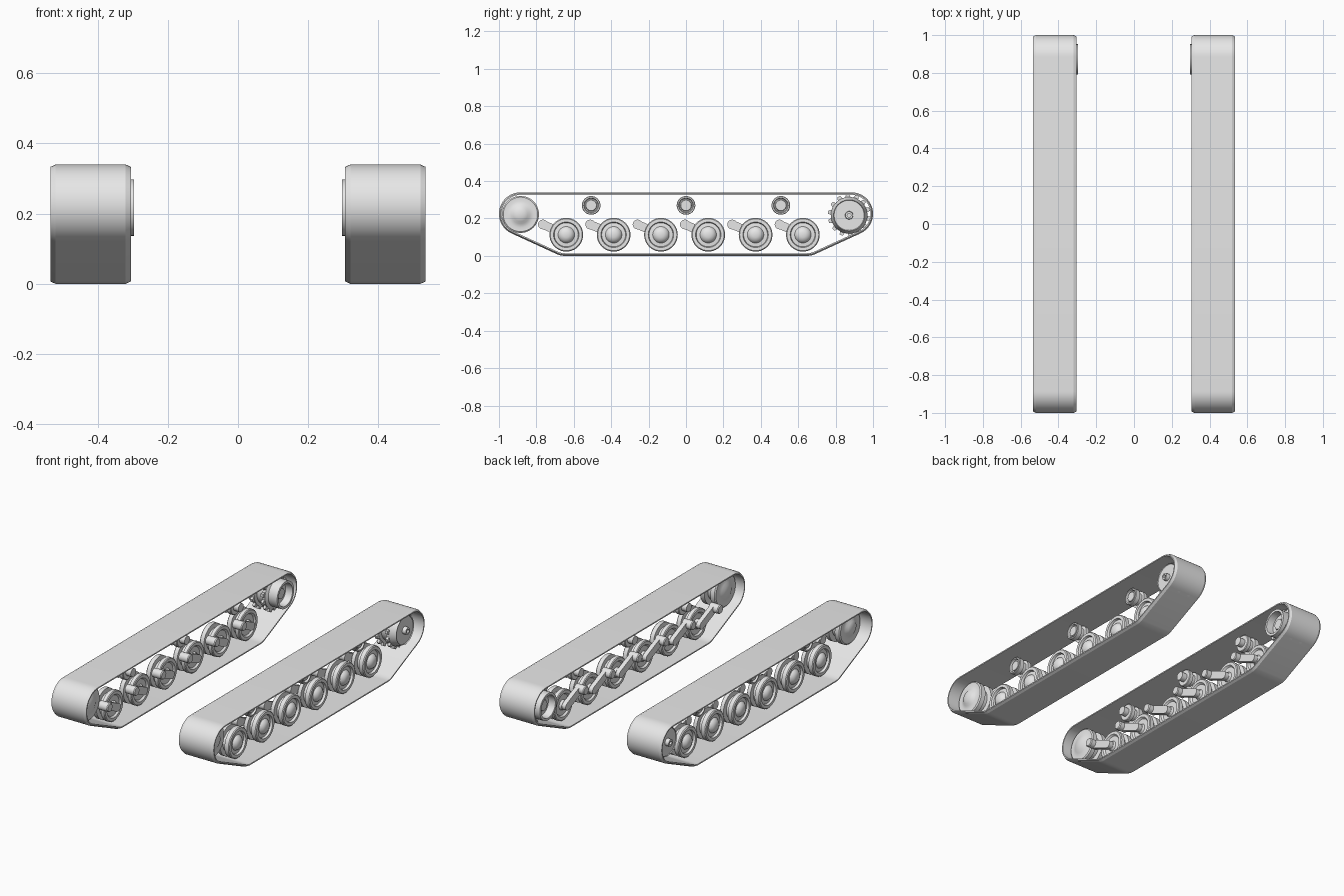
import bpy
import bmesh
from math import sin, cos, pi, radians, atan2

cube = bpy.data.objects.get("Cube")
if cube:
    bpy.data.objects.remove(cube, do_unlink=True)

steel = bpy.data.materials.new("light_grey_steel")
steel.use_nodes = True
steel.diffuse_color = (0.8, 0.8, 0.8, 1)
steel.node_tree.nodes["Principled BSDF"].inputs["Base Color"].default_value = (0.8, 0.8, 0.8, 1)


def finish(name, bm, angle=32):
    """Turn a bmesh into a smooth-by-angle object mirrored to the other side."""
    bmesh.ops.recalc_face_normals(bm, faces=bm.faces)
    mesh = bpy.data.meshes.new(name)
    bm.to_mesh(mesh)
    bm.free()
    for p in mesh.polygons:
        p.use_smooth = True
    mesh.set_sharp_from_angle(angle=radians(angle))
    mesh.materials.append(steel)
    obj = bpy.data.objects.new(name, mesh)
    bpy.context.collection.objects.link(obj)
    obj.modifiers.new("other_side", "MIRROR").use_mirror_merge = False
    return obj


def lathe(name, y, z, profile, n=40):
    """Revolve (x, radius) points around an axle parallel to x."""
    bm = bmesh.new()
    rings = []
    for x, r in profile:
        if r == 0:
            rings.append([bm.verts.new((x, y, z))] * n)
        else:
            rings.append([bm.verts.new((x, y + r * cos(2 * pi * i / n), z + r * sin(2 * pi * i / n)))
                          for i in range(n)])
    for a, b in zip(rings, rings[1:]):
        for i in range(n):
            j = (i + 1) % n
            bm.faces.new(list(dict.fromkeys((a[i], a[j], b[j], b[i]))))
    return finish(name, bm)


def prism(name, outline, x0, x1):
    """Extrude a (y, z) outline along x."""
    bm = bmesh.new()
    a = [bm.verts.new((x0, y, z)) for y, z in outline]
    b = [bm.verts.new((x1, y, z)) for y, z in outline]
    bm.faces.new(a)
    bm.faces.new(b)
    for i in range(len(a)):
        j = (i + 1) % len(a)
        bm.faces.new((a[i], a[j], b[j], b[i]))
    return finish(name, bm)


def arc(cy, cz, a0, a1, steps):
    """Points on an arc as (centre y, centre z, angle)."""
    return [(cy, cz, a0 + (a1 - a0) * i / steps) for i in range(steps + 1)]


# Track band: arcs around the end wheels and the outermost road wheels
END_Y, END_Z, BAND_R, LOW_Y = 0.885, 0.225, 0.115, 0.645
slope = 1.5 * pi - atan2(END_Z - BAND_R, END_Y - LOW_Y)
half = arc(-END_Y, END_Z, pi / 2, slope, 20) + arc(-LOW_Y, BAND_R, slope, 1.5 * pi, 5)
loop = half + [(-cy, cz, pi - a) for cy, cz, a in reversed(half)]
section = [(0.305, 0.007), (0.32, 0), (0.52, 0), (0.535, 0.007), (0.535, 0.014), (0.305, 0.014)]
bm = bmesh.new()
rows = [[bm.verts.new((x, cy + (BAND_R - d) * cos(a), cz + (BAND_R - d) * sin(a)))
         for x, d in section] for cy, cz, a in loop]
for i, row in enumerate(rows):
    nxt = rows[(i + 1) % len(rows)]
    for k in range(len(section)):
        m = (k + 1) % len(section)
        bm.faces.new((row[k], row[m], nxt[m], nxt[k]))
finish("track_band", bm, 20)

# Road wheels: twin discs with a central groove and a domed hub
WHEEL_Z = 0.113
wheel = [(0.465, 0), (0.464, 0.015), (0.459, 0.03), (0.447, 0.041), (0.441, 0.044),
         (0.439, 0.064), (0.452, 0.068), (0.452, 0.085), (0.447, 0.09), (0.422, 0.09),
         (0.42, 0.065), (0.395, 0.065), (0.393, 0.09), (0.372, 0.09), (0.368, 0.085),
         (0.368, 0.068), (0.378, 0.06), (0.378, 0.03), (0.365, 0.025), (0.365, 0)]
for i in range(6):
    y = -0.64 + 0.253 * i
    lathe(f"road_wheel_{i + 1}", y, WHEEL_Z, wheel)
    # Swing arm: a capsule bar leading to a pivot stub on the inner side
    py, pz, r = y - 0.125, 0.168, 0.023
    t = atan2(pz - WHEEL_Z, py - y)
    caps = arc(y, WHEEL_Z, t + pi / 2, t + 1.5 * pi, 10) + arc(py, pz, t - pi / 2, t + pi / 2, 10)
    prism(f"swing_arm_{i + 1}", [(cy + r * cos(a), cz + r * sin(a)) for cy, cz, a in caps], 0.34, 0.366)
    lathe(f"arm_pivot_{i + 1}", py, pz,
          [(0.37, 0), (0.37, 0.026), (0.312, 0.026), (0.307, 0.022), (0.307, 0)], 20)

# Return rollers under the upper run
roller = [(0.448, 0), (0.448, 0.028), (0.44, 0.031), (0.44, 0.036), (0.452, 0.04), (0.452, 0.047),
          (0.449, 0.05), (0.422, 0.05), (0.42, 0.035), (0.395, 0.035), (0.393, 0.05), (0.371, 0.05),
          (0.368, 0.046), (0.368, 0.025), (0.335, 0.025), (0.335, 0)]
for i in range(3):
    lathe(f"return_roller_{i + 1}", -0.507 + 0.507 * i, 0.27, roller, 32)

# Front idler: large twin disc with shallow domes
idler = [(0.485, 0), (0.483, 0.02), (0.477, 0.038), (0.468, 0.05), (0.462, 0.07), (0.464, 0.092),
         (0.458, 0.099), (0.43, 0.099), (0.427, 0.07), (0.393, 0.07), (0.39, 0.099), (0.364, 0.099),
         (0.358, 0.092), (0.358, 0.07), (0.352, 0.05), (0.345, 0.035), (0.34, 0)]
lathe("front_idler", -0.885, 0.222, idler, 48)

# Rear sprocket: dished outer disc with hollow boss, twin toothed rings, open inner drum
SPR_Y, SPR_Z = 0.872, 0.217
sprocket = [(0.49, 0), (0.49, 0.01), (0.51, 0.01), (0.51, 0.02), (0.487, 0.022), (0.487, 0.08),
            (0.492, 0.083), (0.455, 0.098), (0.435, 0.098), (0.43, 0.08), (0.39, 0.08), (0.385, 0.096),
            (0.365, 0.096), (0.355, 0.08), (0.297, 0.08), (0.297, 0.066), (0.34, 0.062),
            (0.34, 0.035), (0.325, 0.03), (0.325, 0)]
lathe("rear_sprocket", SPR_Y, SPR_Z, sprocket, 48)
TEETH = 14
gear = []
for k in range(TEETH):
    for frac, r in ((0, 0.094), (0.3, 0.094), (0.48, 0.114), (0.82, 0.114)):
        a = 2 * pi * (k + frac) / TEETH
        gear.append((SPR_Y + r * cos(a), SPR_Z + r * sin(a)))
for label, x in (("outer", 0.438), ("inner", 0.368)):
    prism(f"sprocket_teeth_{label}", gear, x, x + 0.016)
